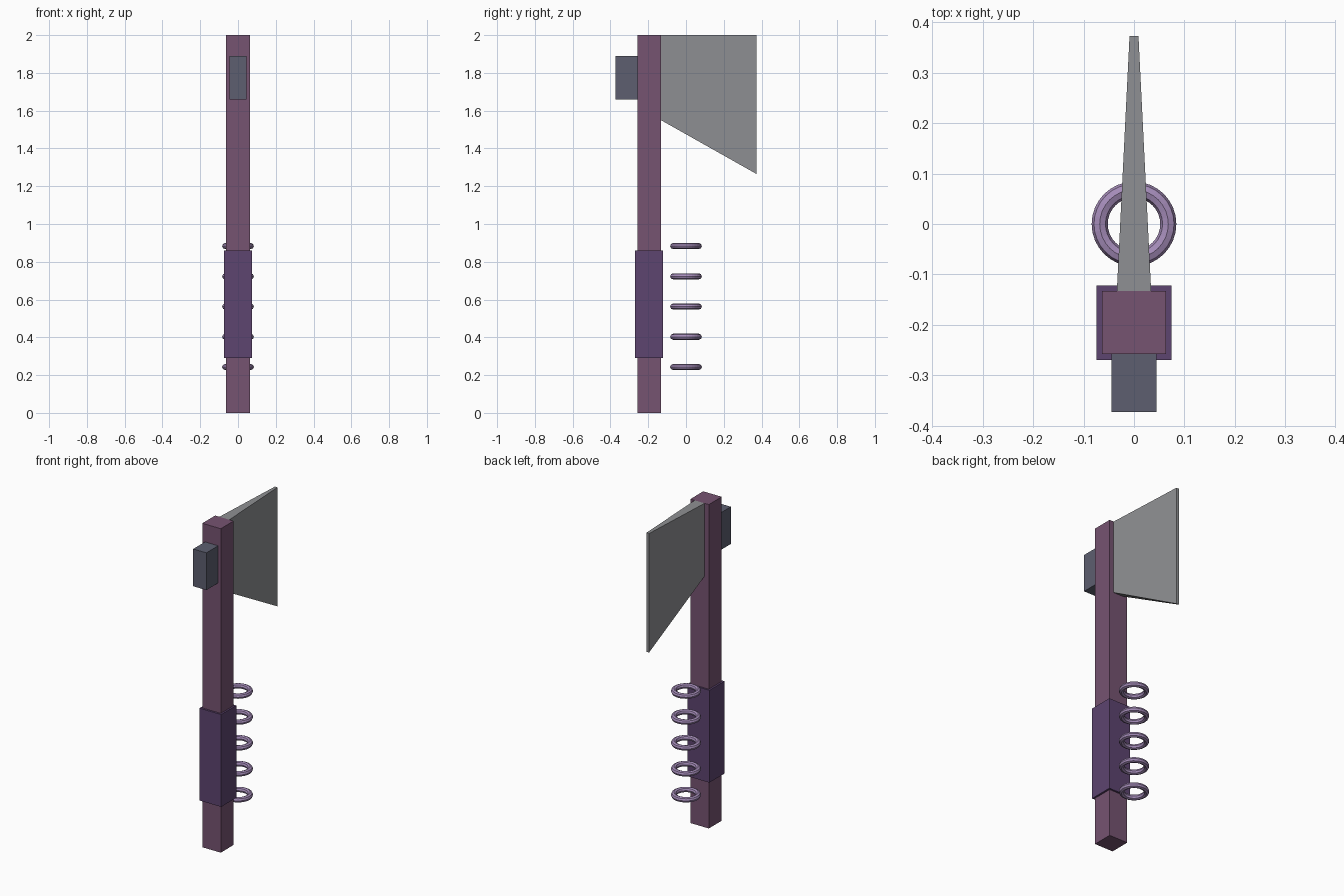
import bpy, bmesh

if "Cube" in bpy.data.objects:
    bpy.data.objects.remove(bpy.data.objects["Cube"])


def material(name, rgb):
    m = bpy.data.materials.new(name)
    m.diffuse_color = (*rgb, 1.0)
    m.use_nodes = True
    m.node_tree.nodes["Principled BSDF"].inputs["Base Color"].default_value = m.diffuse_color
    return m


PLUM = material("plum wood", (0.181, 0.087, 0.165))
PURPLE = material("purple wrap", (0.109, 0.058, 0.162))
STEEL = material("grey steel", (0.275, 0.279, 0.292))
SLATE = material("slate metal", (0.109, 0.114, 0.162))
LILAC = material("lilac rings", (0.376, 0.262, 0.485))


def box(name, mat, lo, hi):
    bpy.ops.mesh.primitive_cube_add(size=1)
    ob = bpy.context.object
    ob.name = name
    for v in ob.data.vertices:
        v.co = [lo[i] if v.co[i] < 0 else hi[i] for i in range(3)]
    ob.data.materials.append(mat)
    return ob


# Square shaft, wrapped grip and the hammer block on the front
box("handle", PLUM, (-0.063, -0.258, 0), (0.063, -0.133, 2))
box("grip", PURPLE, (-0.074, -0.27, 0.29), (0.074, -0.122, 0.86))
box("hammer_block", SLATE, (-0.045, -0.373, 1.66), (0.045, -0.258, 1.89))

# Axe blade: tapers to a thin edge at the back and flares downward
blade = box("blade", STEEL, (-0.034, -0.133, 1.55), (0.034, 0.373, 2))
for v in blade.data.vertices:
    if v.co.y > 0:
        v.co.x *= 0.26
        if v.co.z < 1.8:
            v.co.z = 1.265

# Stack of finger rings behind the grip
for i in range(5):
    bpy.ops.mesh.primitive_torus_add(
        major_radius=0.068, minor_radius=0.016,
        major_segments=32, minor_segments=8,
        location=(0, 0, 0.243 + 0.16 * i))
    ring = bpy.context.object
    ring.name = f"finger_ring_{i + 1}"
    ring.data.materials.append(LILAC)
